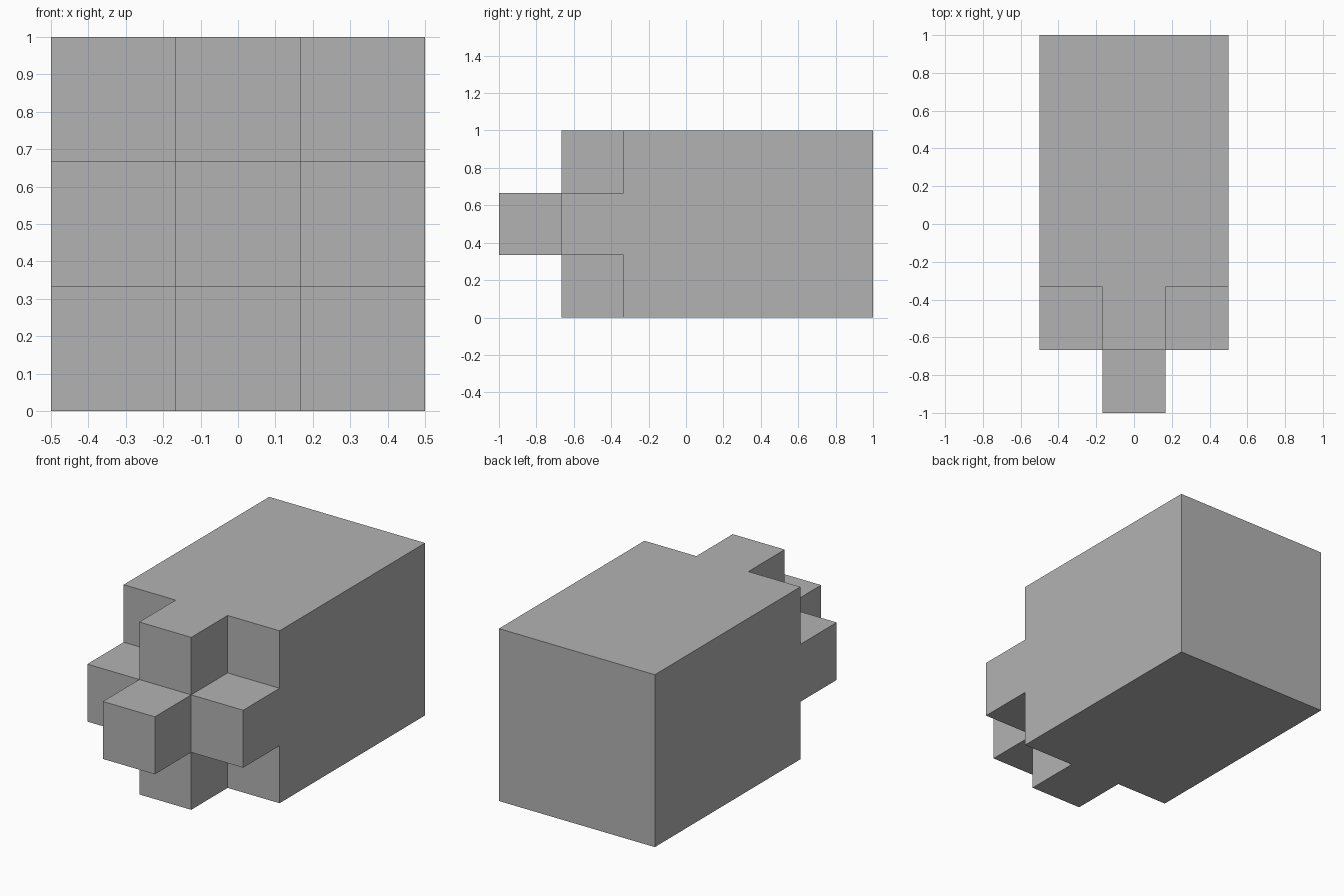
import bpy
import bmesh
import math
from mathutils import Vector

cube = bpy.data.objects.get("Cube")
if cube:
    bpy.data.objects.remove(cube, do_unlink=True)

THIRD = 1 / 3
GREY = (0.45, 0.45, 0.45, 1)

grey = bpy.data.materials.new("plain_grey")
grey.use_nodes = True
grey.diffuse_color = GREY
grey.node_tree.nodes["Principled BSDF"].inputs["Base Color"].default_value = GREY


def extrude_forward(bm, faces, distance):
    """Extrude a face region toward the front and return its new cap faces."""
    result = bmesh.ops.extrude_face_region(bm, geom=faces)["geom"]
    verts = [e for e in result if isinstance(e, bmesh.types.BMVert)]
    bmesh.ops.translate(bm, verts=verts, vec=Vector((0, -distance, 0)))
    return [e for e in result if isinstance(e, bmesh.types.BMFace)]


bm = bmesh.new()

# Back panel: an upright three by three grid
bmesh.ops.create_grid(bm, x_segments=3, y_segments=3, size=0.5)
for v in bm.verts:
    v.co = Vector((v.co.x, 1, v.co.y + 0.5))


def cells_off_centre(face):
    """Count the axes on which a cell lies away from the middle."""
    c = face.calc_center_median()
    return (abs(c.x) > THIRD / 2) + (abs(c.z - 0.5) > THIRD / 2)


# Long body, then the plus-shaped step, then the middle stud
front = extrude_forward(bm, bm.faces[:], 4 * THIRD)
plus = extrude_forward(bm, [f for f in front if cells_off_centre(f) < 2], THIRD)
extrude_forward(bm, [f for f in plus if cells_off_centre(f) == 0], THIRD)

# Merge coplanar cells into clean flat faces
bmesh.ops.recalc_face_normals(bm, faces=bm.faces[:])
bmesh.ops.dissolve_limit(bm, angle_limit=math.radians(1),
                         verts=bm.verts[:], edges=bm.edges[:])

mesh = bpy.data.meshes.new("stepped_block")
bm.to_mesh(mesh)
bm.free()
mesh.materials.append(grey)
block = bpy.data.objects.new("stepped_block", mesh)
bpy.context.collection.objects.link(block)
